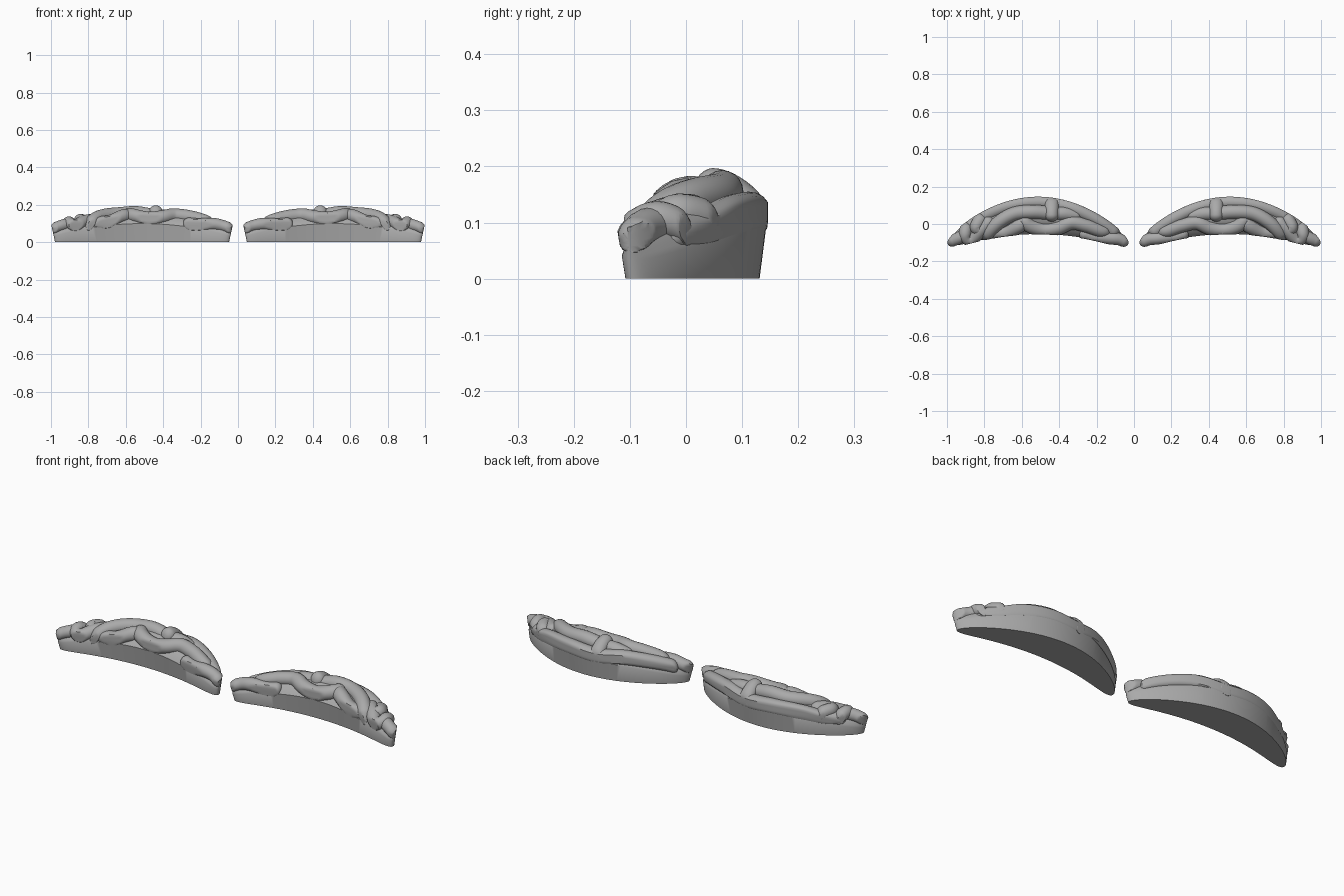
import bpy, bmesh, math
from mathutils import Vector

cube = bpy.data.objects.get("Cube")
if cube:
    bpy.data.objects.remove(cube, do_unlink=True)

HALF, CENTRE = 0.487, 0.513

mat = bpy.data.materials.new("plain grey")
mat.use_nodes = True
mat.diffuse_color = (0.4, 0.4, 0.4, 1)
mat.node_tree.nodes["Principled BSDF"].inputs["Base Color"].default_value = mat.diffuse_color


# Crescent shape: centre line, half width, carved height and wall flare
def mid_line(x):
    return 0.045 - 0.64 * x * x


def half_width(x):
    u = min(abs(x) / HALF, 1)
    return (0.1 - 0.26 * x * x) * math.sqrt(1 - u ** 14) + 0.001


def crown(x, v):
    return 0.192 - 0.4 * x * x - (0.055 - 0.12 * x * x) * v * v


def flare(z):
    return max(0, 1 - z / 0.1)


def place(x, v, z):
    k = flare(z)
    sx = x * (1 - 0.045 * k)
    return Vector((sx, mid_line(sx) + half_width(x) * v * (1 - 0.13 * k), z))


def trim(p):
    """Keep a rope point inside the flared outline."""
    z = max(p.z, 0.035)
    k = flare(z)
    x = max(-HALF, min(HALF, p.x / (1 - 0.045 * k)))
    sx = x * (1 - 0.045 * k)
    v = (p.y - mid_line(sx)) / (half_width(x) * (1 - 0.13 * k))
    return place(x, max(-1, min(1, v)), z)


def loft(name, rings, side):
    """Skin closed rings, cap both ends, and set the piece on its side."""
    bm = bmesh.new()
    loops = [[bm.verts.new((side * (p.x + CENTRE), p.y, p.z)) for p in r] for r in rings]
    n = len(loops[0])
    for a, b in zip(loops, loops[1:]):
        for i in range(n):
            j = (i + 1) % n
            bm.faces.new((a[i], a[j], b[j], b[i]))
    bm.faces.new(loops[0])
    bm.faces.new(loops[-1])
    bmesh.ops.recalc_face_normals(bm, faces=bm.faces)
    mesh = bpy.data.meshes.new(name)
    bm.to_mesh(mesh)
    bm.free()
    mesh.materials.append(mat)
    ob = bpy.data.objects.new(name, mesh)
    bpy.context.collection.objects.link(ob)
    bpy.ops.object.select_all(action='DESELECT')
    ob.select_set(True)
    bpy.context.view_layer.objects.active = ob
    bpy.ops.object.shade_smooth_by_angle(angle=math.radians(40))


# Solid crescent under the knotwork
def base_rings():
    rings = []
    for i in range(81):
        x = -HALF * math.cos(math.pi * i / 80)
        ring = [place(x, -0.98, 0)]
        for j in range(17):
            v = -0.98 + 1.96 * j / 16
            ring.append(place(x, v, crown(x, v) - 0.03 - 0.01 * v * v))
        ring.append(place(x, 0.98, 0))
        rings.append(ring)
    return rings


# Smooth path through the control points
def spline(pts, steps=12):
    p = [Vector(q) for q in pts]
    p = [2 * p[0] - p[1]] + p + [2 * p[-1] - p[-2]]
    out = []
    for a, b, c, d in zip(p, p[1:], p[2:], p[3:]):
        for s in range(steps):
            t = s / steps
            out.append(0.5 * (2 * b + (c - a) * t + (2 * a - 5 * b + 4 * c - d) * t * t
                              + (3 * b - a - 3 * c + d) * t ** 3))
    return out + [p[-2]]


def rope_rings(pts):
    path, radii = [], []
    for x, v, lift in spline(pts):
        r = 0.038 - 0.03 * x * x
        w = 0.1 - 0.26 * x * x
        path.append(Vector((x, mid_line(x) + w * v, crown(x, v) - 0.9 * r + lift)))
        radii.append(r)
    dist = [0]
    for a, b in zip(path, path[1:]):
        dist.append(dist[-1] + (b - a).length)
    rings = []
    for i, c in enumerate(path):
        t = path[min(i + 1, len(path) - 1)] - path[max(i - 1, 0)]
        across = Vector((-t.y, t.x, 0)).normalized()
        # rounded ends
        e = min(dist[i], dist[-1] - dist[i]) / radii[i]
        r = radii[i] * max(0.05, math.sqrt(1 - (1 - min(e, 1)) ** 2))
        ring = []
        for k in range(20):
            a = 2 * math.pi * k / 20
            ring.append(trim(c + across * r * math.cos(a) + Vector((0, 0, r * math.sin(a)))))
        rings.append(ring)
    return rings


# Ropes: place along the crescent, place across it, lift over or under
ropes = {
    "near_tip": [(-.487, 0, 0), (-.44, -.1, 0), (-.38, -.45, 0), (-.3, -.7, -.01), (-.22, -.65, -.02)],
    "outer_rope": [(-.43, .25, -.01), (-.33, .5, 0), (-.2, .65, 0), (-.07, .7, -.02),
                   (.08, .72, -.01), (.22, .7, -.005), (.32, .55, -.02), (.4, .2, -.02)],
    "hanging_rope": [(-.39, .5, -.015), (-.34, -.1, 0), (-.26, -.15, .003), (-.18, -.2, 0),
                     (-.11, -.6, 0), (-.03, -.75, 0), (.05, -.5, 0), (.09, .1, -.02)],
    "cross_bar": [(-.073, 1.1, .004), (-.073, .6, .004), (-.073, .2, .004), (-.073, -.3, .002)],
    "middle_rope": [(-.24, .3, -.02), (-.15, .25, -.01), (-.07, .15, -.015), (.03, .2, 0),
                    (.13, .2, 0), (.21, -.1, 0), (.27, -.6, 0), (.3, -.9, -.01)],
    "inner_rope": [(.06, -.2, -.015), (.11, -.55, 0), (.19, -.75, -.01), (.28, -.4, -.02),
                   (.33, .1, 0), (.29, .8, 0)],
    "far_loop": [(.24, .3, -.02), (.3, -.2, -.01), (.36, -.7, 0), (.39, -.1, .004), (.375, .9, .002)],
    "far_tip": [(.36, 0, -.01), (.42, -.1, 0), (.46, 0, 0), (.487, 0, 0)],
}

for side, label in ((1, "left"), (-1, "right")):
    loft(label + "_base", base_rings(), side)
    for name, pts in ropes.items():
        loft(label + "_" + name, rope_rings(pts), side)
